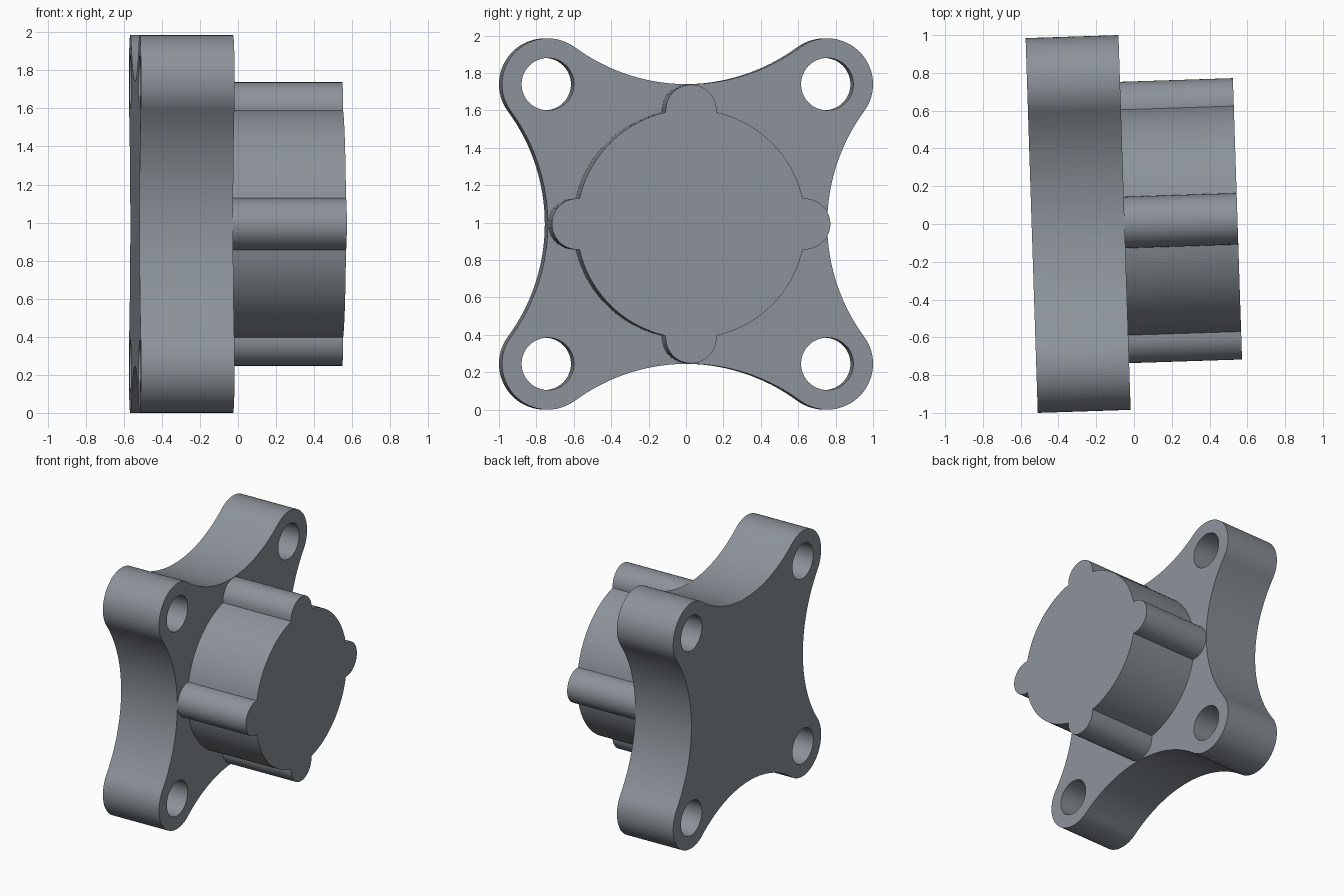
import bpy, bmesh
from math import radians, pi, sin, cos, atan2, asin, hypot
from mathutils import Matrix, Vector

if "Cube" in bpy.data.objects:
    bpy.data.objects.remove(bpy.data.objects["Cube"])

TILT = radians(1.86)             # whole part is turned slightly about z
CENTRE = Vector((0.002, 0.0097, 0.9925))
P, LOBE_R, HOLE_R = 0.7475, 0.245, 0.14
HUB_R, LUG_R, LUG_AT = 0.6125, 0.136, 0.609

steel = bpy.data.materials.new("slate_metal")
steel.diffuse_color = (0.26, 0.29, 0.32, 1)
steel.use_nodes = True
steel.node_tree.nodes["Principled BSDF"].inputs["Base Color"].default_value = steel.diffuse_color


def arc(cx, cy, r, a0, a1, n):
    return [(cx + r * cos(a0 + (a1 - a0) * i / n),
             cy + r * sin(a0 + (a1 - a0) * i / n)) for i in range(n + 1)]


def four_fold(points):
    """Repeat a quarter outline four times, dropping repeated joints."""
    out = []
    for k in range(4):
        c, s = cos(k * pi / 2), sin(k * pi / 2)
        out += [(c * x - s * y, s * x + c * y) for x, y in points]
    return [p for i, p in enumerate(out)
            if hypot(p[0] - out[i - 1][0], p[1] - out[i - 1][1]) > 1e-4]


def extrude_profile(name, loops, start, end):
    """Fill closed loops (inner loops become holes) and extrude along the axis."""
    cu = bpy.data.curves.new(name + "_profile", 'CURVE')
    cu.dimensions, cu.fill_mode = '2D', 'BOTH'
    cu.extrude = (end - start) / 2
    for pts in loops:
        sp = cu.splines.new('POLY')
        sp.points.add(len(pts) - 1)
        for q, (x, y) in zip(sp.points, pts):
            q.co = (x, y, 0, 1)
        sp.use_cyclic_u = True
    ob = bpy.data.objects.new(name, cu)
    bpy.context.collection.objects.link(ob)
    ob.matrix_world = (Matrix.Translation(CENTRE)
                       @ Matrix.Rotation(pi / 2 + TILT, 4, 'Z')
                       @ Matrix.Rotation(pi / 2, 4, 'X')
                       @ Matrix.Translation((0, 0, (start + end) / 2)))
    bpy.ops.object.select_all(action='DESELECT')
    bpy.context.view_layer.objects.active = ob
    ob.select_set(True)
    bpy.ops.object.convert(target='MESH')
    ob = bpy.context.object
    ob.name = name
    bm = bmesh.new()
    bm.from_mesh(ob.data)
    bmesh.ops.remove_doubles(bm, verts=bm.verts, dist=1e-5)
    bmesh.ops.recalc_face_normals(bm, faces=bm.faces)
    bm.to_mesh(ob.data)
    bm.free()
    bpy.ops.object.shade_smooth_by_angle(angle=radians(30))
    ob.data.materials.clear()
    ob.data.materials.append(steel)
    return ob


# Mounting flange: corner lobes joined by tangent concave arcs, four bolt holes
R = (P * P - LOBE_R ** 2) / (2 * LOBE_R)
t = atan2(R, P)                  # tangent direction on the lobe, mirrored at 45 deg
quarter = (arc(P, P, LOBE_R, t - pi / 2, pi - t, 32)
           + arc(0, P + R, R, -t, t - pi, 48))
holes = [arc(sx * P, sy * P, HOLE_R, 0, 2 * pi, 48)[:-1]
         for sx in (-1, 1) for sy in (-1, 1)]
extrude_profile("mounting_flange", [four_fold(quarter)] + holes, -0.544, -0.052)

# Hub: round boss with four half-round lugs, sitting on the flange face
b = asin(LUG_R / HUB_R)
hub = (arc(LUG_AT, 0, LUG_R, -pi / 2, pi / 2, 24)
       + arc(0, 0, HUB_R, b, pi / 2 - b, 32))
extrude_profile("lugged_hub", [four_fold(hub)], -0.053, 0.546)
